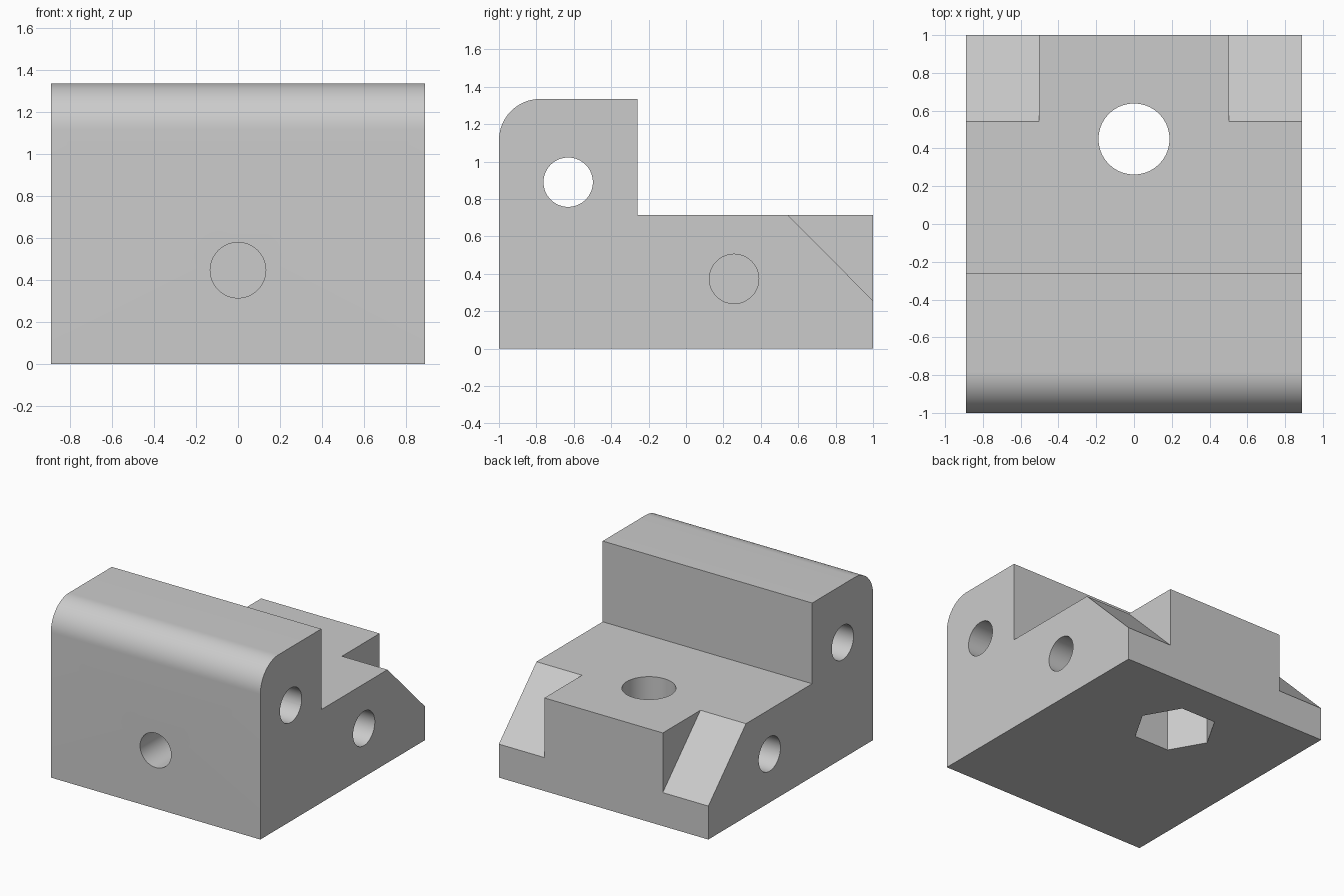
import bpy
import bmesh
from math import pi, sin, cos, radians
from mathutils import Matrix

cube = bpy.data.objects.get("Cube")
if cube:
    bpy.data.objects.remove(cube, do_unlink=True)

HALF_W = 0.89      # half width along x
TOP = 1.335        # height of the front ridge
DECK = 0.715       # height of the rear deck
STEP_Y = -0.26     # back face of the ridge
ROUND = 0.22       # rounded front edge
LOW = 0.257        # foot of the corner ramps

grey = bpy.data.materials.new("plain grey")
grey.use_nodes = True
colour = (0.6, 0.6, 0.6, 1)
grey.diffuse_color = colour
grey.node_tree.nodes["Principled BSDF"].inputs["Base Color"].default_value = colour


def make_object(name, bm):
    bmesh.ops.recalc_face_normals(bm, faces=bm.faces)
    mesh = bpy.data.meshes.new(name)
    bm.to_mesh(mesh)
    bm.free()
    mesh.materials.append(grey)
    obj = bpy.data.objects.new(name, mesh)
    bpy.context.collection.objects.link(obj)
    return obj


def extrude_profile(name, profile, x0, x1):
    """Extrude a (y, z) outline along x."""
    bm = bmesh.new()
    face = bm.faces.new([bm.verts.new((x0, y, z)) for y, z in profile])
    result = bmesh.ops.extrude_face_region(bm, geom=[face])
    moved = [v for v in result["geom"] if isinstance(v, bmesh.types.BMVert)]
    bmesh.ops.translate(bm, verts=moved, vec=(x1 - x0, 0, 0))
    return make_object(name, bm)


def prism(name, centre, axis, radius, length, sides=64):
    """Round or hexagonal cutter centred on a point."""
    turn = {"x": Matrix.Rotation(pi / 2, 4, "Y"),
            "y": Matrix.Rotation(pi / 2, 4, "X"),
            "z": Matrix.Identity(4)}[axis]
    bm = bmesh.new()
    bmesh.ops.create_cone(bm, cap_ends=True, segments=sides, radius1=radius,
                          radius2=radius, depth=length,
                          matrix=Matrix.Translation(centre) @ turn)
    # Put hexagon corners on the x axis
    if sides == 6:
        corner = max(bm.verts, key=lambda v: v.co.x)
        if abs(corner.co.y - centre[1]) > 0.01:
            bmesh.ops.rotate(bm, verts=bm.verts, cent=centre,
                             matrix=Matrix.Rotation(pi / 6, 3, "Z"))
    return make_object(name, bm)


def cut(target, cutter):
    mod = target.modifiers.new("cut", "BOOLEAN")
    mod.operation = "DIFFERENCE"
    mod.solver = "EXACT"
    mod.object = cutter
    bpy.context.view_layer.objects.active = target
    bpy.ops.object.modifier_apply(modifier=mod.name)
    bpy.data.objects.remove(cutter, do_unlink=True)


# Stepped body with a rounded front top edge
steps = 20
arc = [(-1 + ROUND - ROUND * cos(t), TOP - ROUND + ROUND * sin(t))
       for t in (i * pi / 2 / steps for i in range(steps + 1))]
outline = [(-1, 0)] + arc + [(STEP_Y, TOP), (STEP_Y, DECK), (1, DECK), (1, 0)]
block = extrude_profile("stepped_block", outline, -HALF_W, HALF_W)

# Sloped notches at both rear corners
ramp = [(0.543, DECK), (1.1, LOW - 0.1), (1.1, 1), (0.543, 1)]
ramp[1] = (1.1, LOW - 0.1 * (DECK - LOW) / (1 - 0.543))
for side in (-1, 1):
    cut(block, extrude_profile("corner_notch", ramp, side * 0.503, side * 1.0))

# Nut pocket underneath and vertical bolt hole
cut(block, prism("nut_pocket", (0, 0.45, 0.13), "z", 0.298, 0.46, 6))
cut(block, prism("bolt_hole", (0, 0.45, 0.6), "z", 0.188, 0.8))

# Cross hole through the ridge
cut(block, prism("cross_hole", (0, -0.63, 0.89), "x", 0.132, 2))

# Blind holes in both sides and in the front
for side in (-1, 1):
    cut(block, prism("side_hole", (side * HALF_W, 0.257, 0.373), "x", 0.132, 0.89))
cut(block, prism("front_hole", (0, -1, 0.447), "y", 0.132, 1.0))

# Smooth curved walls, crisp edges
bpy.ops.object.select_all(action="DESELECT")
block.select_set(True)
bpy.context.view_layer.objects.active = block
bpy.ops.object.shade_smooth_by_angle(angle=radians(25))
